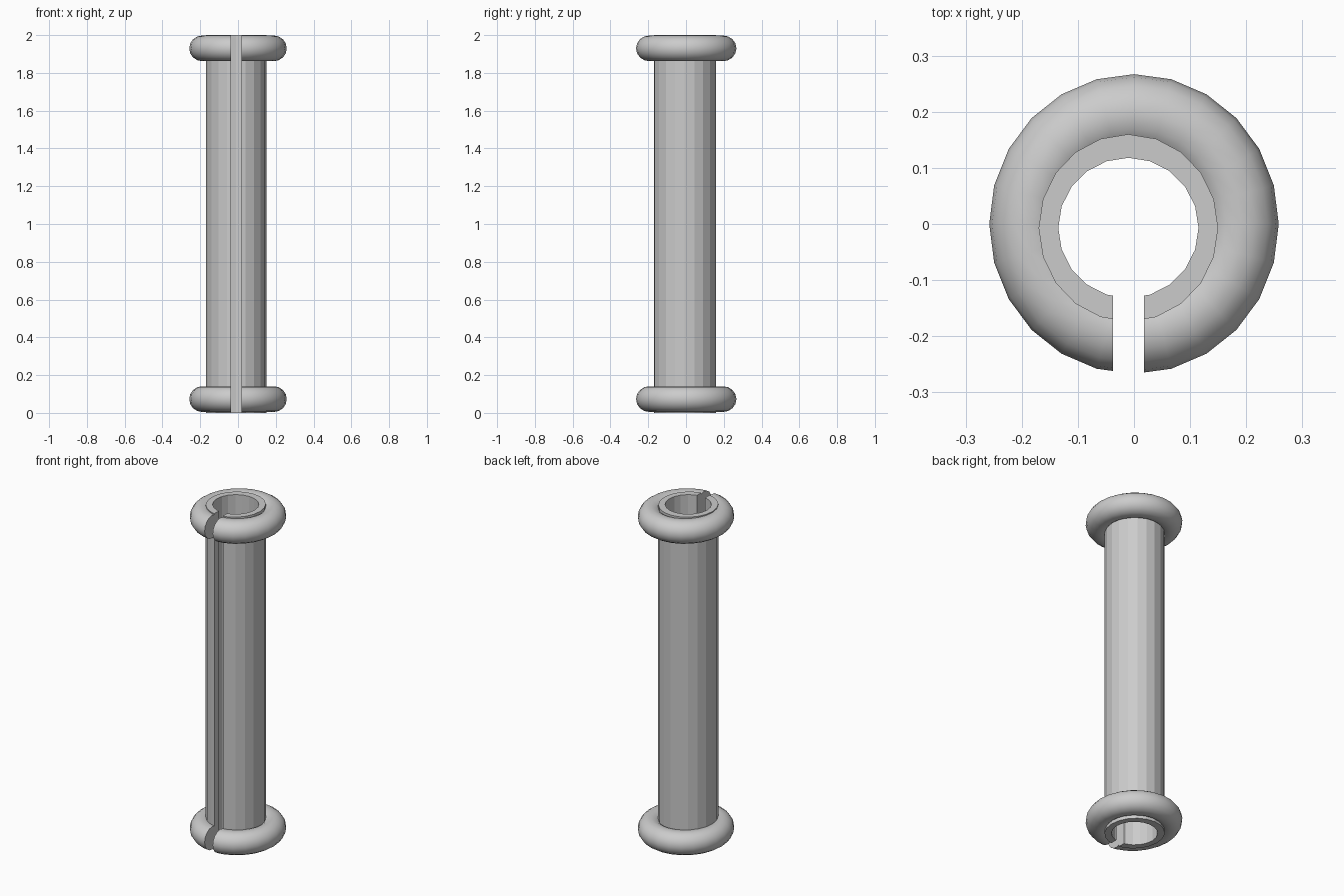
import bpy
import math

old = bpy.data.objects.get("Cube")
if old:
    bpy.data.objects.remove(old, do_unlink=True)

# Single plain grey
grey = bpy.data.materials.new("light_grey")
grey.use_nodes = True
colour = (0.6, 0.6, 0.6, 1)
grey.diffuse_color = colour
grey.node_tree.nodes["Principled BSDF"].inputs["Base Color"].default_value = colour

TUBE_CENTRE = (-0.01, -0.007, 1)


def finish(name, scale=(1, 1, 1)):
    ob = bpy.context.object
    ob.name = name
    ob.scale = scale
    bpy.ops.object.transform_apply(location=False, rotation=False, scale=True)
    return ob


def pillar(name, rx, ry, height):
    bpy.ops.mesh.primitive_cylinder_add(vertices=20, radius=1, depth=height, location=TUBE_CENTRE)
    return finish(name, (rx, ry, 1))


def cut(ob, cutter):
    mod = ob.modifiers.new("cut", "BOOLEAN")
    mod.operation = "DIFFERENCE"
    mod.solver = "EXACT"
    mod.object = cutter
    bpy.context.view_layer.objects.active = ob
    bpy.ops.object.modifier_apply(modifier=mod.name)


# Cutters: bore, a slightly wider bore for the rims, and the front slot
bore = pillar("bore_cutter", 0.125, 0.125, 3)
rim_bore = pillar("rim_bore_cutter", 0.135, 0.135, 3)
bpy.ops.mesh.primitive_cube_add(size=1, location=(-0.0095, -0.25, 1))
slot = finish("slot_cutter", (0.055, 0.4, 3))

# Faceted tube
tube = pillar("tube", 0.16, 0.167, 2)
tube.data.materials.append(grey)
cut(tube, bore)
cut(tube, slot)

# Rounded rim at each end
for name, z in (("bottom_rim", 0.073), ("top_rim", 1.93)):
    bpy.ops.mesh.primitive_torus_add(major_segments=24, minor_segments=16,
                                     major_radius=0.19, minor_radius=0.068, location=(0, 0, z))
    rim = finish(name, (1, 1.035, 1))
    rim.data.materials.append(grey)
    cut(rim, rim_bore)
    cut(rim, slot)
    bpy.ops.object.select_all(action="DESELECT")
    rim.select_set(True)
    bpy.ops.object.shade_smooth_by_angle(angle=math.radians(40))

for cutter in (bore, rim_bore, slot):
    bpy.data.objects.remove(cutter, do_unlink=True)
